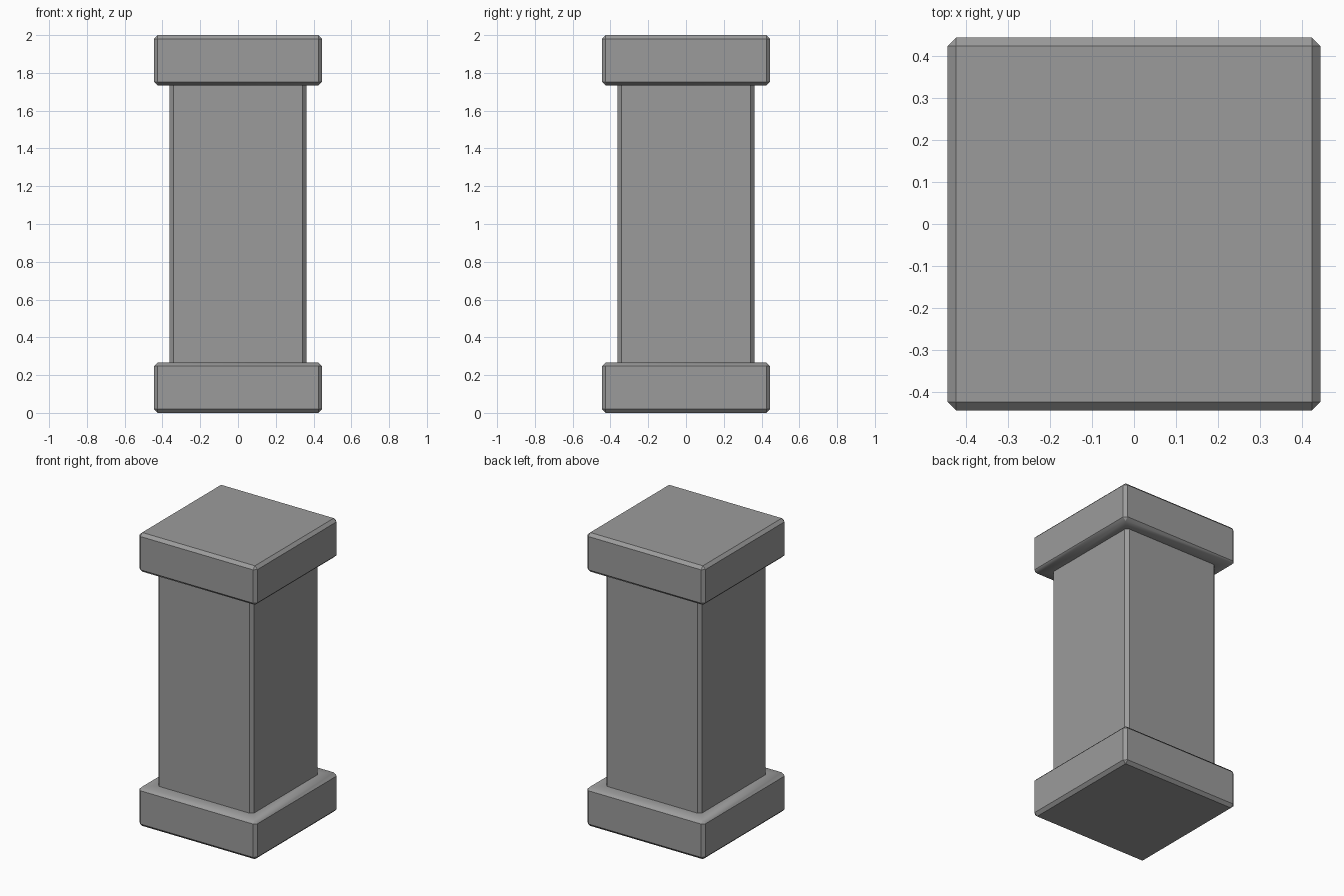
import bpy
import bmesh
import math

if "Cube" in bpy.data.objects:
    bpy.data.objects.remove(bpy.data.objects["Cube"])

CH = 0.02                      # chamfer width
CAP, SHAFT = 0.445, 0.362      # half widths
LOW, HIGH = 0.267, 1.733       # top of base, bottom of cap

# Profile going up: (half width, corner cut, height)
PROFILE = [
    (CAP - CH, 0, 0), (CAP, CH, CH), (CAP, CH, LOW - CH), (CAP - CH, 0, LOW),      # base
    (SHAFT, CH, LOW), (SHAFT, CH, HIGH),                                           # shaft
    (CAP - CH, 0, HIGH), (CAP, CH, HIGH + CH), (CAP, CH, 2 - CH), (CAP - CH, 0, 2) # cap
]


def ring(bm, half, cut, z):
    """Square loop with cut corners."""
    verts = []
    for sx, sy in ((1, 1), (-1, 1), (-1, -1), (1, -1)):
        pair = [(sx * half, sy * (half - cut), z), (sx * (half - cut), sy * half, z)]
        if sx * sy < 0:
            pair.reverse()
        verts += [bm.verts.new(p) for p in pair]
    return verts


# Column lofted through the profile rings
bm = bmesh.new()
rings = [ring(bm, *p) for p in PROFILE]
for a, b in zip(rings, rings[1:]):
    for i in range(8):
        j = (i + 1) % 8
        bm.faces.new((a[i], a[j], b[j], b[i]))
bm.faces.new(rings[0][::-1])
bm.faces.new(rings[-1])
bmesh.ops.remove_doubles(bm, verts=bm.verts, dist=0.0005)
bmesh.ops.recalc_face_normals(bm, faces=bm.faces)

# Hard edges everywhere except where the two ledges roll into their chamfers
for face in bm.faces:
    face.smooth = True
for edge in bm.edges:
    on_ledge = all(min(abs(v.co.z - LOW), abs(v.co.z - HIGH)) < 0.001
                   and max(abs(v.co.x), abs(v.co.y)) > SHAFT + 0.01 for v in edge.verts)
    edge.smooth = on_ledge or edge.calc_face_angle(0) < math.radians(20)

mesh = bpy.data.meshes.new("pillar")
bm.to_mesh(mesh)
bm.free()
pillar = bpy.data.objects.new("pillar", mesh)
bpy.context.collection.objects.link(pillar)

# Dark grey stone
stone = bpy.data.materials.new("dark_stone")
stone.diffuse_color = (0.33, 0.33, 0.33, 1)
stone.use_nodes = True
stone.node_tree.nodes["Principled BSDF"].inputs["Base Color"].default_value = stone.diffuse_color
mesh.materials.append(stone)
